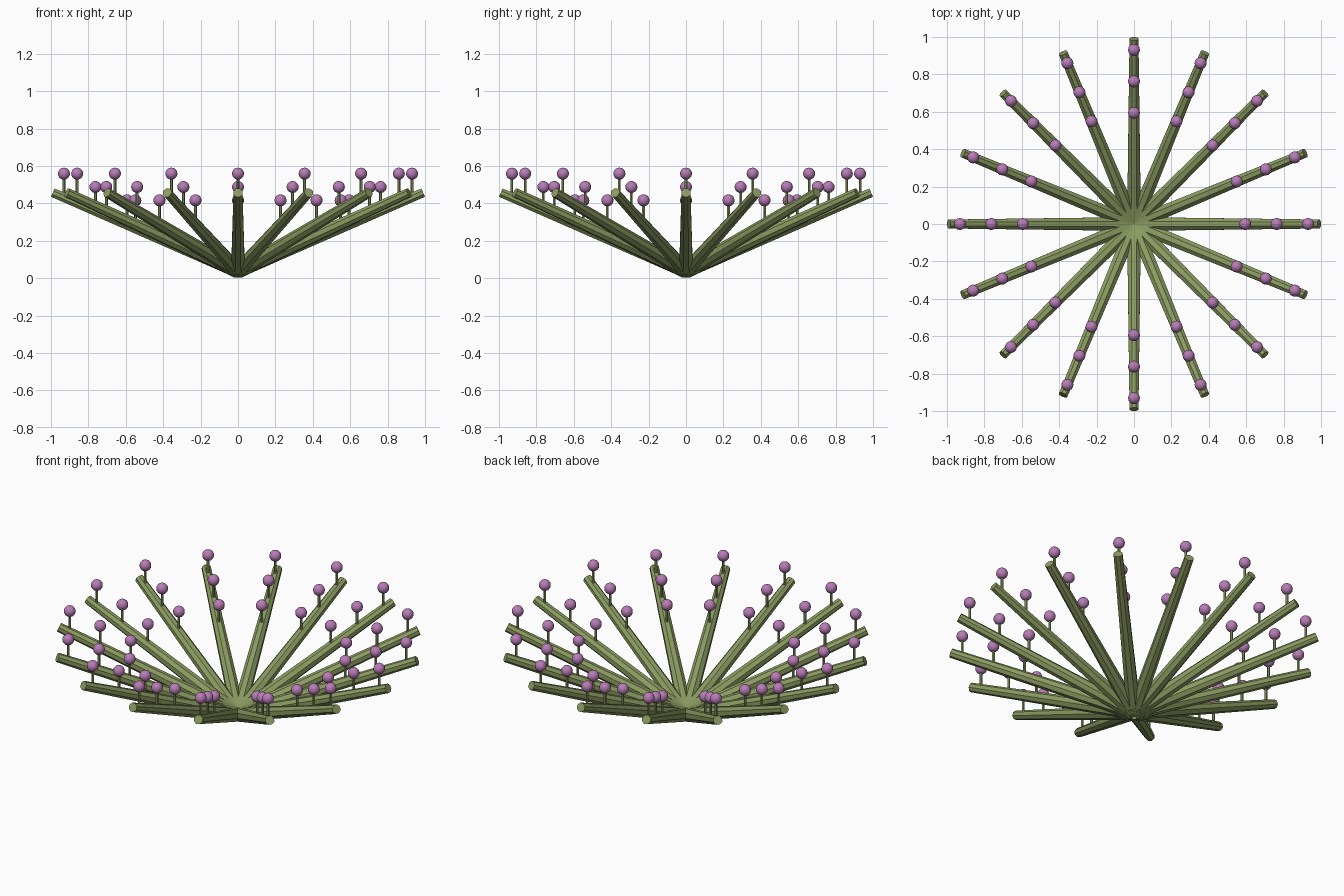
import bpy
import math
from mathutils import Vector, Matrix

cube = bpy.data.objects.get("Cube")
if cube:
    bpy.data.objects.remove(cube, do_unlink=True)

ARMS = 16
SIDES = 8
BASE = Vector((0, 0, 0.037))
TIP = Vector((0.99, 0, 0.457))


def make_material(name, color):
    mat = bpy.data.materials.new(name)
    mat.use_nodes = True
    mat.diffuse_color = color
    mat.node_tree.nodes["Principled BSDF"].inputs["Base Color"].default_value = color
    return mat


green = make_material("olive_green", (0.26, 0.33, 0.12, 1))
mauve = make_material("mauve", (0.48, 0.2, 0.47, 1))


def finish(name, mat):
    obj = bpy.context.object
    obj.name = name
    obj.data.materials.append(mat)
    return obj


def rod(name, start, end, r1, r2, sides):
    """Tapered rod between two points, with a flat side facing up."""
    axis = end - start
    bpy.ops.mesh.primitive_cone_add(vertices=sides, radius1=r1, radius2=r2, depth=axis.length)
    obj = finish(name, green)
    obj.data.transform(Matrix.Rotation(math.pi / sides, 4, "Z"))
    obj.rotation_euler = axis.to_track_quat("Z", "Y").to_euler()
    obj.location = (start + end) / 2
    return obj


for i in range(ARMS):
    turn = Matrix.Rotation(i * math.tau / ARMS, 3, "Z")
    # Spreading arm
    rod(f"arm_{i + 1}", turn @ BASE, turn @ TIP, 0.04, 0.026, SIDES)
    # Three upright stalks with round buds
    for j, t in enumerate((0.6, 0.77, 0.94)):
        foot = turn @ BASE.lerp(TIP, t)
        top = foot + Vector((0, 0, 0.127))
        rod(f"stalk_{i + 1}_{j + 1}", foot, top, 0.008, 0.008, 6)
        bpy.ops.mesh.primitive_uv_sphere_add(segments=16, ring_count=10, radius=0.032, location=top)
        finish(f"bud_{i + 1}_{j + 1}", mauve)
        bpy.ops.object.shade_smooth()
